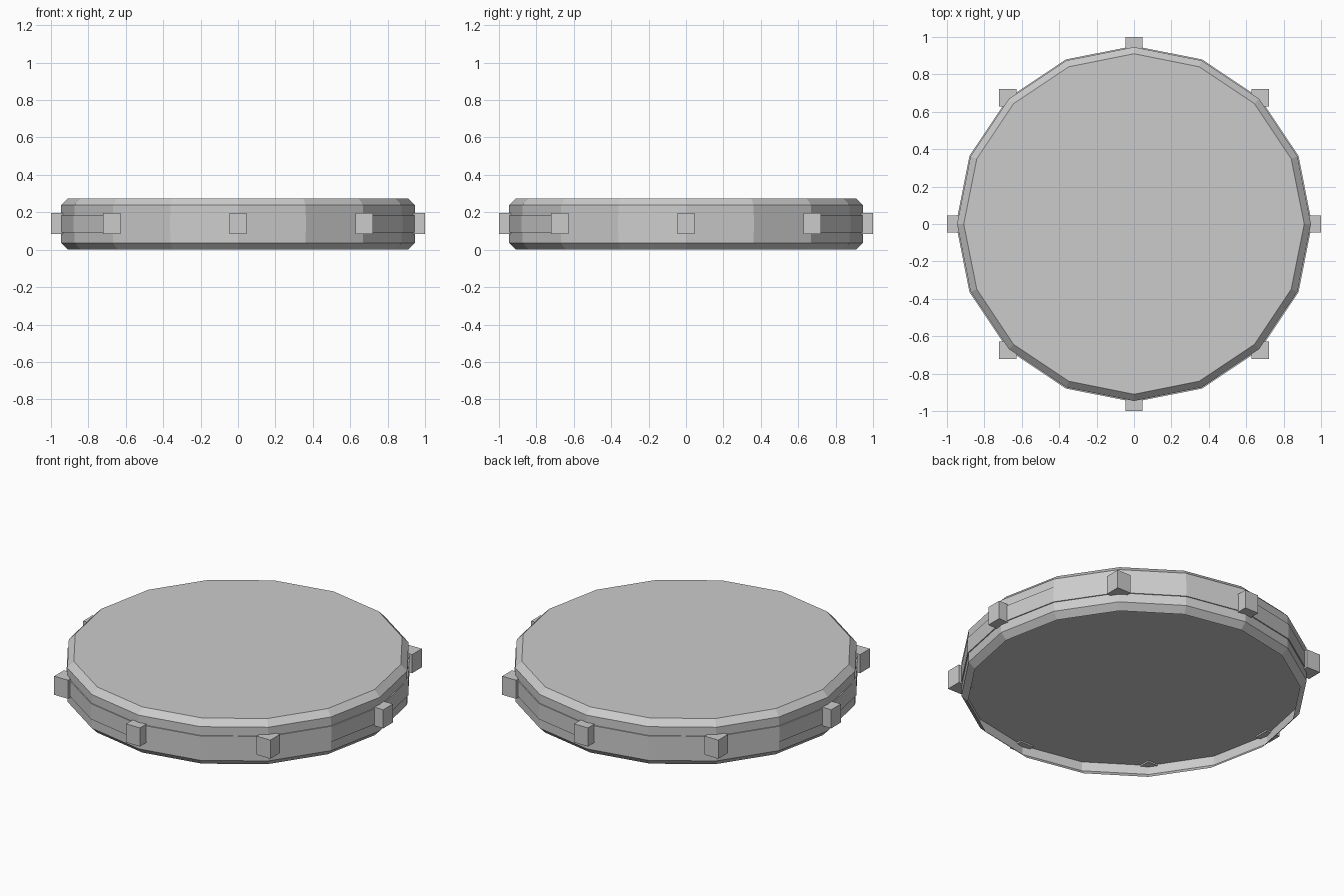
import bpy, bmesh, math

if "Cube" in bpy.data.objects:
    bpy.data.objects.remove(bpy.data.objects["Cube"])

SIDES = 16
grey = bpy.data.materials.new("plain_grey")
grey.diffuse_color = (0.6, 0.6, 0.6, 1)
grey.use_nodes = True
grey.node_tree.nodes["Principled BSDF"].inputs["Base Color"].default_value = grey.diffuse_color


def finish(name, bm):
    me = bpy.data.meshes.new(name)
    bm.to_mesh(me)
    bm.free()
    me.materials.append(grey)
    ob = bpy.data.objects.new(name, me)
    bpy.context.collection.objects.link(ob)
    return ob


def lathe(name, profile, cap_bottom, cap_top):
    """Sixteen-sided turned shape from (radius, z) rings, bottom to top."""
    bm = bmesh.new()
    rings = [[bm.verts.new((r * math.cos(2 * math.pi * i / SIDES),
                            r * math.sin(2 * math.pi * i / SIDES), z))
              for i in range(SIDES)] for r, z in profile]
    for a, b in zip(rings, rings[1:]):
        for i in range(SIDES):
            j = (i + 1) % SIDES
            bm.faces.new((a[i], a[j], b[j], b[i]))
    if cap_bottom:
        bm.faces.new(rings[0][::-1])
    if cap_top:
        bm.faces.new(rings[-1])
    return finish(name, bm)


# Thin shell with bevelled rims, open underneath
lathe("disc_shell", [(0.910, 0.0), (0.946, 0.036), (0.946, 0.239), (0.910, 0.275)],
      False, True)

# Belt disc, slightly proud of the shell; its underside is the recessed floor
lathe("belt_disc", [(0.952, 0.092), (0.952, 0.186)], True, True)

# Eight axis-aligned pegs around the belt
for k in range(8):
    ang = k * math.pi / 4
    bm = bmesh.new()
    bmesh.ops.create_cube(bm, size=1)
    bmesh.ops.scale(bm, vec=(0.092, 0.092, 0.112), verts=bm.verts[:])
    peg = finish(f"rim_peg_{k + 1}", bm)
    peg.location = (0.954 * math.cos(ang), 0.954 * math.sin(ang), 0.139)
